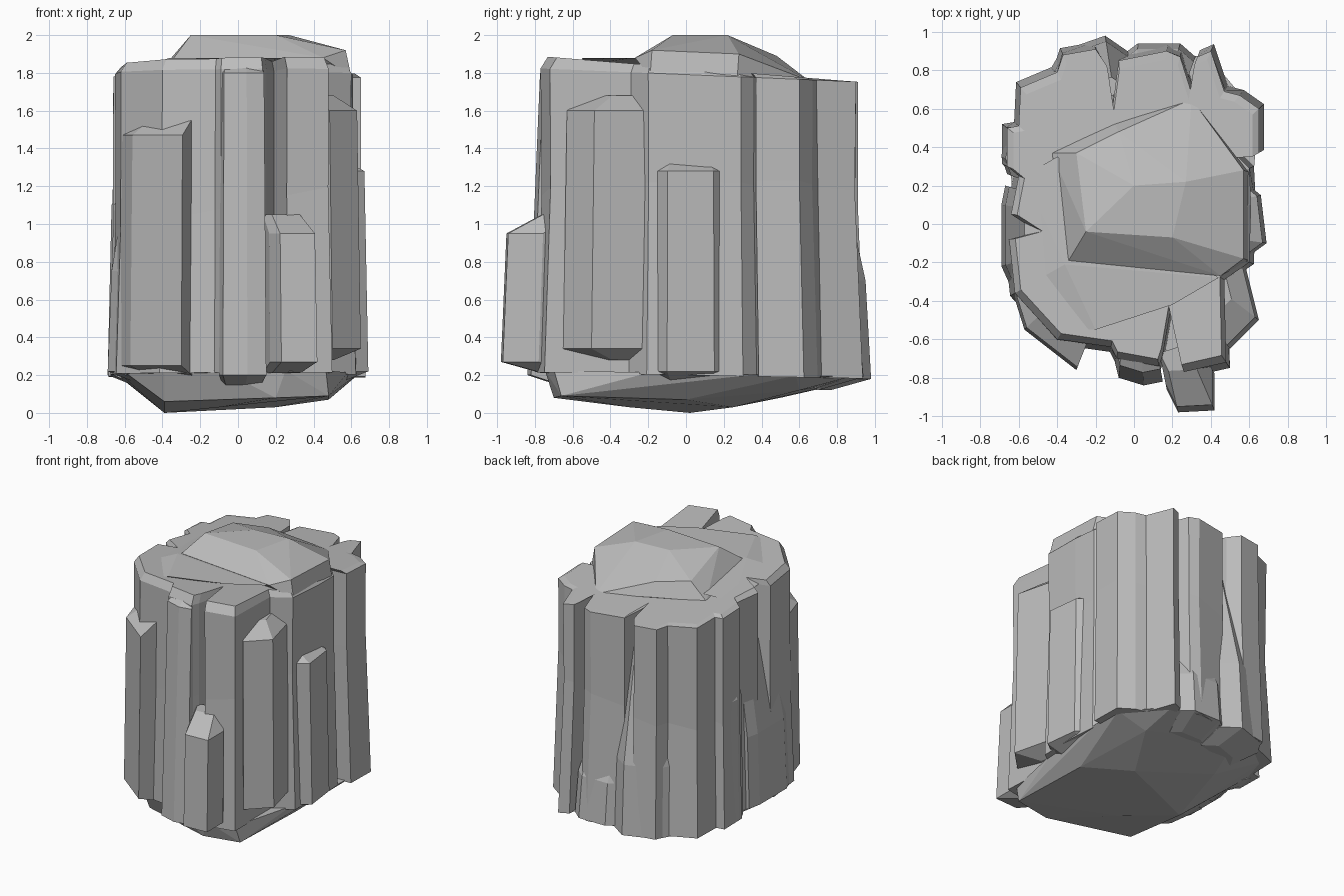
import bpy
import bmesh
import random
from mathutils import Vector

random.seed(4)

default_cube = bpy.data.objects.get("Cube")
if default_cube:
    bpy.data.objects.remove(default_cube, do_unlink=True)

# One flat stone colour
stone = bpy.data.materials.new("grey stone")
stone.use_nodes = True
stone_colour = (0.5, 0.5, 0.5, 1)
stone.diffuse_color = stone_colour
stone.node_tree.nodes["Principled BSDF"].inputs["Base Color"].default_value = stone_colour


def finish(name, bm):
    """Turn a bmesh into a flat shaded stone object."""
    bmesh.ops.recalc_face_normals(bm, faces=bm.faces)
    mesh = bpy.data.meshes.new(name)
    bm.to_mesh(mesh)
    bm.free()
    mesh.materials.append(stone)
    obj = bpy.data.objects.new(name, mesh)
    bpy.context.scene.collection.objects.link(obj)
    return obj


def hull(name, points):
    """Build a faceted convex rock around the given points."""
    bm = bmesh.new()
    for point in points:
        bm.verts.new(point)
    result = bmesh.ops.convex_hull(bm, input=bm.verts)
    loose = [item for item in result["geom_interior"] if isinstance(item, bmesh.types.BMVert)]
    bmesh.ops.delete(bm, geom=loose, context='VERTS')
    bmesh.ops.dissolve_limit(bm, angle_limit=0.03, verts=bm.verts, edges=bm.edges)
    return finish(name, bm)


def ring(outline, scale, height, jitter=0.0):
    """Scale an outline about the middle and lift it to a height rule."""
    points = []
    for x, y in outline:
        factor = scale + random.uniform(-jitter, jitter)
        points.append(Vector((x * factor, y * factor, height(x, y))))
    return points


def loft(name, rings):
    """Skin a stack of rings and close both ends."""
    bm = bmesh.new()
    loops = [[bm.verts.new(point) for point in points] for points in rings]
    count = len(loops[0])
    for lower, upper in zip(loops, loops[1:]):
        for i in range(count):
            j = (i + 1) % count
            bm.faces.new((lower[i], lower[j], upper[j], upper[i]))
    bm.faces.new(loops[0])
    bm.faces.new(loops[-1])
    return finish(name, bm)


def column(name, outline, bottom, top, rise, taper=0.97):
    """Add a slab leaning on the core, with sloping ends running inwards."""
    inner = 0.78
    hull(name, ring(outline, 1.0, lambda x, y: bottom)
         + ring(outline, taper, lambda x, y: top)
         + ring(outline, inner, lambda x, y: bottom - 0.06)
         + ring(outline, inner, lambda x, y: top + rise))


# Plan of the core, with deep cracks between its upright columns
outline = [
    (-.62, -.36), (-.4, -.6), (-.12, -.64), (-.09, -.7), (.13, -.74), (.15, -.68),
    (.19, -.45), (.26, -.77), (.48, -.72), (.47, -.29), (.6, -.2), (.61, .1),
    (.6, .29), (.53, .36), (.65, .37), (.65, .6), (.55, .67), (.47, .69),
    (.4, .9), (.33, .87), (.3, .68), (.24, .87), (.17, .9), (-.08, .85),
    (-.11, .62), (-.14, .82), (-.2, .91), (-.37, .88), (-.4, .79), (-.59, .71),
    (-.6, .51), (-.66, .5), (-.66, .3), (-.6, .25), (-.64, .05), (-.5, -.04),
    (-.65, -.08),
]


def shoulder(x, y):
    return 1.826 - 0.077 * y


def rim(x, y):
    return shoulder(x, y) - 0.035 * (1 - y)


# Core of fused columns, chamfered most towards the front
loft("rock_core", [
    ring(outline, 1.04, lambda x, y: 0.2 - 0.02 * y),
    ring(outline, 1.0, lambda x, y: 1.1 + 0.2 * x, jitter=0.012),
    ring(outline, 1.0, rim),
    ring(outline, 0.95, shoulder),
])

# Faceted summit
hull("summit", [
    (-.25, -.04, 2), (.2, -.07, 2), (.27, .22, 2), (0, .2, 2),
    (-.3, .37, 1.91), (-.08, .48, 1.89), (.57, .28, 1.9), (.57, -.18, 1.92),
    (.45, -.27, 1.88), (-.34, -.19, 1.88), (-.43, .37, 1.79), (-.1, .52, 1.79),
    (.15, .53, 1.78), (.3, .65, 1.76), (.6, .27, 1.76), (.6, -.19, 1.78),
])

# Sloping shoulder between the summit and the cracked rim
hull("left_shoulder", [
    (-.36, -.21, 1.88), (-.2, -.55, 1.88), (.44, -.28, 1.88), (.2, -.42, 1.88),
    (-.4, .35, 1.83), (-.57, -.33, 1.81), (-.57, .25, 1.78), (-.36, -.54, 1.84),
])

# Broken underside
hull("underside", ring(outline, 0.97, lambda x, y: 0.21 - 0.02 * y) + [
    Vector(point) for point in (
        (-.39, .02, 0), (.2, -.7, .08), (.48, -.66, .09), (-.39, -.5, .06),
        (-.1, -.3, .03), (.2, .25, .03), (.48, 0, .07), (.4, .6, .12),
        (-.3, .5, .08), (-.2, .85, .16))
])

# Slabs around the front
column("front_left_column", [(-.63, -.36), (-.57, -.55), (-.3, -.76), (-.26, -.66)],
       .25, 1.47, .1, .98)
column("front_middle_column", [(-.1, -.72), (-.08, -.8), (.05, -.84), (.15, -.82)],
       .2, 1.8, .06, .92)
column("front_low_block", [(.17, -.86), (.23, -.98), (.42, -.97), (.42, -.78)], .27, .95, .1)

# Slabs along the positive x side
column("side_tall_block", [(.5, -.65), (.65, -.5), (.58, -.22)], .34, 1.6, .08)
column("side_middle_block", [(.58, -.18), (.69, -.1), (.66, .15), (.6, .2)], .22, 1.28, .07)

# Slabs around the back
column("back_pointed_block", [(-.45, .78), (-.38, .9), (-.15, .98), (-.02, .89)], .18, .7, .85)
column("back_low_block", [(-.06, .88), (.02, .94), (.24, .94), (.32, .87)], .19, .5, .4)

# Slabs along the negative x side
column("side_sloped_block", [(-.64, -.33), (-.69, -.22), (-.69, .1), (-.67, .2)], .22, .75, .8)
column("side_rear_block", [(-.66, .26), (-.69, .35), (-.67, .5)], .2, 1.1, .3)
